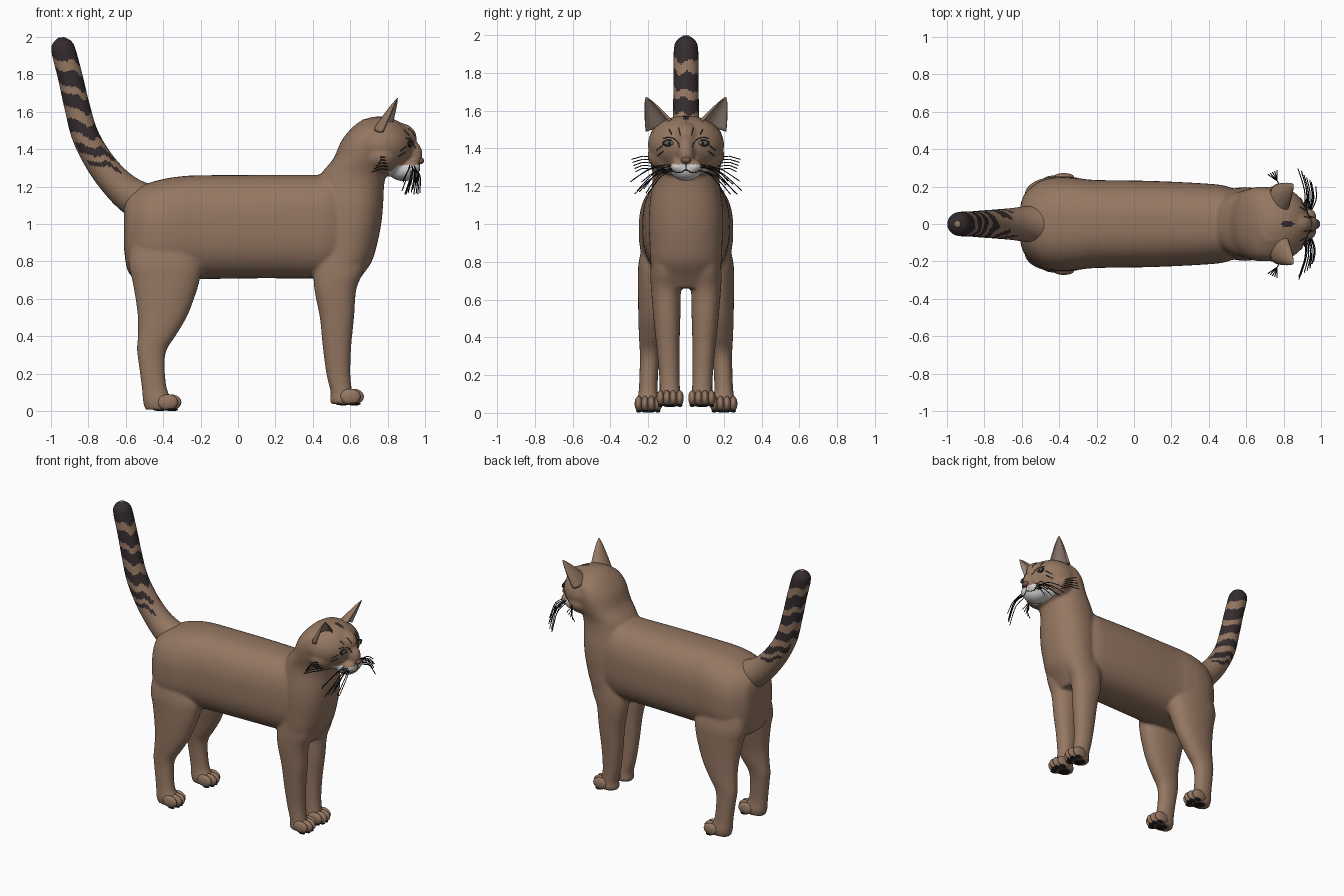
import bpy, bmesh, math, random
from mathutils import Vector, Matrix

if "Cube" in bpy.data.objects:
    bpy.data.objects.remove(bpy.data.objects["Cube"])

random.seed(4)


def material(name, rgb):
    m = bpy.data.materials.new(name)
    m.diffuse_color = (*rgb, 1)
    m.use_nodes = True
    m.node_tree.nodes["Principled BSDF"].inputs["Base Color"].default_value = m.diffuse_color
    return m


COAT = material("brown coat", (0.30, 0.185, 0.122))
DARK = material("dark stripe", (0.035, 0.025, 0.027))
WHITE = material("white muzzle", (0.66, 0.65, 0.63))
INNER = material("inner ear", (0.34, 0.25, 0.205))
IRIS = material("grey iris", (0.13, 0.13, 0.11))
NOSE = material("nose", (0.20, 0.10, 0.08))
BLACK = material("black", (0.012, 0.011, 0.011))


def spline(rows, n):
    """Smooth interpolation of tuples, n steps per span."""
    out = []
    for i in range(len(rows) - 1):
        p = [rows[max(0, min(len(rows) - 1, i + k))] for k in (-1, 0, 1, 2)]
        for s in range(n):
            t = s / n
            out.append([0.5 * (2 * b + (c - a) * t + (2 * a - 5 * b + 4 * c - d) * t * t
                               + (3 * b - a - 3 * c + d) * t ** 3) for a, b, c, d in zip(*p)])
    return out + [list(rows[-1])]


def bridge(bm, rings):
    """Closed skin over point rings; returns the side faces."""
    vs = [[bm.verts.new(p) for p in r] for r in rings]
    n = len(vs[0])
    sides = [bm.faces.new((a[j], a[(j + 1) % n], b[(j + 1) % n], b[j]))
             for a, b in zip(vs, vs[1:]) for j in range(n)]
    caps = [bm.faces.new(vs[0][::-1]), bm.faces.new(vs[-1])]
    bmesh.ops.recalc_face_normals(bm, faces=sides + caps)
    return sides


def oval(c, a, b, n=40, power=2.0):
    pts = []
    for i in range(n):
        t = 2 * math.pi * i / n
        u, v = math.cos(t), math.sin(t)
        pts.append(Vector(c) + Vector(a) * math.copysign(abs(u) ** (2 / power), u)
                   + Vector(b) * math.copysign(abs(v) ** (2 / power), v))
    return pts


def column(bm, rows, side=1, power=2.2):
    """Vertical loft from rows of (z, x_back, x_front, y, half_width)."""
    bridge(bm, [oval(((x0 + x1) / 2, y * side, z), ((x1 - x0) / 2, 0, 0), (0, w, 0), power=power)
                for z, x0, x1, y, w in spline(rows, 4)])


def ball(bm, c, r, seg=28):
    return bmesh.ops.create_uvsphere(bm, u_segments=seg, v_segments=seg // 2, radius=1,
                                     matrix=Matrix.Translation(c) @ Matrix.Diagonal((*r, 1)))


def finish(name, bm, mats):
    me = bpy.data.meshes.new(name)
    bm.to_mesh(me)
    bm.free()
    for m in mats:
        me.materials.append(m)
    for p in me.polygons:
        p.use_smooth = True
    ob = bpy.data.objects.new(name, me)
    bpy.context.collection.objects.link(ob)
    return ob


def strands(name, lines, radius, mat):
    cu = bpy.data.curves.new(name, 'CURVE')
    cu.dimensions, cu.bevel_depth, cu.bevel_resolution = '3D', radius, 1
    cu.use_fill_caps = True
    for pts in lines:
        sp = cu.splines.new('POLY')
        sp.points.add(len(pts) - 1)
        for q, p in zip(sp.points, pts):
            q.co = (*p, 1)
    cu.materials.append(mat)
    ob = bpy.data.objects.new(name, cu)
    bpy.context.collection.objects.link(ob)
    bpy.ops.object.select_all(action='DESELECT')
    ob.select_set(True)
    bpy.context.view_layer.objects.active = ob
    bpy.ops.object.convert(target='MESH')


# Body skin: torso, chest and neck, head and legs fused together
skin = bmesh.new()
torso = [(-.61, .88, 1.10, .08), (-.585, .74, 1.16, .16), (-.5, .69, 1.21, .23), (-.4, .69, 1.24, .25),
         (-.3, .70, 1.255, .245), (-.2, .705, 1.26, .235), (.1, .71, 1.262, .23), (.4, .71, 1.262, .215),
         (.5, .72, 1.26, .20), (.6, .76, 1.2, .16)]
bridge(skin, [oval((x, 0, (lo + hi) / 2), (0, w, 0), (0, 0, (hi - lo) / 2), 48, 2.5)
              for x, lo, hi, w in spline(torso, 4)])
column(skin, [(.66, .44, .62, 0, .14), (.72, .42, .66, 0, .175), (.8, .42, .715, 0, .188), (.9, .42, .745, 0, .193),
              (1.0, .42, .765, 0, .197), (1.1, .42, .775, 0, .193), (1.2, .42, .78, 0, .18),
              (1.27, .445, .79, 0, .178), (1.35, .51, .80, 0, .193), (1.44, .55, .82, 0, .198),
              (1.51, .605, .82, 0, .17), (1.56, .67, .8, 0, .09)])
ball(skin, (.755, 0, 1.42), (.185, .203, .155))      # cranium
ball(skin, (.76, 0, 1.36), (.13, .205, .11))         # cheeks
ball(skin, (.86, 0, 1.46), (.095, .07, .08))         # forehead
ball(skin, (.93, 0, 1.37), (.056, .045, .075))       # nose bridge
ball(skin, (.885, 0, 1.29), (.085, .085, .062))      # chin
HIND = [(.98, -.56, -.28, .13, .08), (.8, -.585, -.2, .15, .1), (.7, -.565, -.205, .158, .097),
        (.6, -.547, -.235, .168, .086), (.5, -.535, -.275, .178, .074), (.4, -.535, -.335, .185, .064),
        (.33, -.54, -.38, .19, .055), (.25, -.53, -.392, .195, .05), (.12, -.513, -.38, .2, .05),
        (.05, -.507, -.345, .2, .06), (.008, -.495, -.355, .2, .05)]
FORE = [(.9, .42, .7, .105, .075), (.75, .405, .67, .105, .083), (.65, .408, .632, .106, .079),
        (.5, .437, .62, .101, .071), (.35, .452, .605, .095, .061), (.2, .472, .6, .088, .054),
        (.1, .495, .612, .085, .055), (.06, .49, .635, .084, .061), (.038, .5, .625, .084, .052)]
for s in (-1, 1):
    column(skin, HIND, s)
    column(skin, FORE, s)
    ball(skin, (.925, .04 * s, 1.305), (.05, .045, .037))   # whisker pads
body = finish("cat_body", skin, [])
bpy.context.view_layer.objects.active = body
remesh = body.modifiers.new("fuse", 'REMESH')
remesh.mode, remesh.voxel_size, remesh.use_smooth_shade = 'VOXEL', .01, True
soften = body.modifiers.new("soften", 'SMOOTH')
soften.factor, soften.iterations = .5, 6
for m in ("fuse", "soften"):
    bpy.ops.object.modifier_apply(modifier=m)
body.data.materials.clear()
for m in (COAT, WHITE, DARK):
    body.data.materials.append(m)
for p in body.data.polygons:
    x, y, z = p.center
    p.use_smooth = True
    if x > .805 and 1.2 < z < 1.315 and abs(y) < .11:
        p.material_index = 1
    elif z > 1.5 and ((x - .82) / .036) ** 2 + (y / .014) ** 2 < 1:
        p.material_index = 2

# Tail with dark bands and tip
tail = bmesh.new()
path = spline([(-.47, 1.10, .11), (-.56, 1.145, .098), (-.645, 1.215, .086), (-.735, 1.325, .078), (-.815, 1.47, .072),
               (-.86, 1.63, .068), (-.897, 1.79, .066), (-.932, 1.925, .064), (-.94, 1.97, .05),
               (-.943, 1.997, .015)], 16)
rings = []
for i, (x, z, r) in enumerate(path):
    a, b = path[max(i - 1, 0)], path[min(i + 1, len(path) - 1)]
    t = Vector((b[0] - a[0], 0, b[1] - a[1])).normalized()
    rings.append(oval((x, 0, z), (t.z * r, 0, -t.x * r), (0, r, 0), 40))
for f in bridge(tail, rings):
    x, y, z = f.calc_center_median()
    v = z + .25 * (x + .88) + .012 * math.sin(70 * y + 40 * x)
    full = v > 1.865 or any(lo < v < hi for lo, hi in ((1.725, 1.81), (1.61, 1.685), (1.485, 1.55)))
    part = (1.40 < v < 1.44 and abs(y) > .03) or (1.345 < v < 1.37 and abs(y) > .055)
    f.material_index = int(full or part)
finish("tail", tail, [COAT, DARK])

# Toes and paw pads
toes, pads = bmesh.new(), bmesh.new()
for s in (-1, 1):
    for x, y, z in ((.62, .084, .035), (-.355, .2, .005)):
        for k in range(4):
            off = (k - 1.5)
            tip = x - .009 * off * off
            ball(toes, (tip, s * (y + off * .034), z + .043), (.055, .021, .042), 20)
            ball(pads, (tip + .012, s * (y + off * .034), z + .005), (.026, .014, .009), 14)
        ball(pads, (x - .06, s * y, z + .005), (.04, .04, .009), 18)
finish("toes", toes, [COAT])
finish("paw_pads", pads, [BLACK])

# Ears: crescent sections shrinking to a point
for s, label in ((-1, "right"), (1, "left")):
    ear = bmesh.new()
    across, back = Vector((-.35, .88, -.32)).normalized(), Vector((-.85, -.35, .1))
    n, rings = 14, []
    for i in range(13):
        v = i / 12
        c = Vector((.785, .14, 1.515)).lerp(Vector((.852, .212, 1.672)), v)
        r = .082 * max(1 - v, .012) ** .75
        ring = []
        for j in range(2 * n):
            k = j if j < n else 2 * n - 1 - j
            a = math.radians(-95 + 190 * k / (n - 1))
            g = 1 if j < n else .84
            p = c + across * r * g * math.sin(a) + back * r * .75 * (math.cos(a) - (0 if j < n else .25))
            ring.append((p.x, p.y * s, p.z))
        rings.append(ring)
    for q, f in enumerate(bridge(ear, rings)):
        f.material_index = int(n <= q % (2 * n) < 2 * n - 1)
    finish(label + "_ear", ear, [COAT, INNER])


def on_face(y, z, lift=0.0):
    hit, loc, _, _ = body.ray_cast(Vector((2, y, z)), Vector((-1, 0, 0)))
    return Vector((loc.x + lift, y, z)) if hit else Vector((.92, y, z))


# Eyes: dark rim, iris and pupil
for name, mat, lift, size in (("eye_rims", BLACK, -.004, (.012, .037, .019)), ("irises", IRIS, .002, (.010, .027, .013)),
                              ("pupils", BLACK, .008, (.006, .008, .011))):
    bm = bmesh.new()
    for s in (-1, 1):
        ball(bm, on_face(.088 * s, 1.428, lift), size, 20)
    finish(name, bm, [mat])

# Nose, mouth and fur markings on the face
bm = bmesh.new()
ball(bm, (.974, 0, 1.338), (.020, .026, .018), 20)
finish("nose", bm, [NOSE])
mouth, marks = [[on_face(0, z) for z in (1.32, 1.305, 1.288)]], []
for s in (-1, 1):
    mouth.append([on_face(s * y, z) for y, z in ((0, 1.288), (.025, 1.274), (.05, 1.272), (.07, 1.282))])
    for line in (((.035, 1.405), (.045, 1.435), (.075, 1.456), (.12, 1.455)), ((.03, 1.47), (.04, 1.51)),
                 ((.075, 1.475), (.09, 1.50)), ((.125, 1.415), (.155, 1.39)), ((.12, 1.385), (.15, 1.36))):
        marks.append([on_face(s * y, z) for y, z in spline(line, 4)])
strands("mouth_line", mouth, .003, BLACK)
strands("face_markings", marks, .003, DARK)

# Whiskers: drooping muzzle set and short cheek set on both sides
hairs = []
for s in (-1, 1):
    for k in range(9):
        f = k / 8
        x, y, z = .945 - .03 * f, .065, 1.30 + .015 * (k % 3 - 1)
        ex, ey, ez = .965 - .09 * f + random.uniform(-.01, .01), .2 + .095 * f, 1.15 + .09 * random.random()
        hairs.append([(a, b * s, c) for a, b, c in
                      spline(((x, y, z), ((x + ex) / 2 + .015, (y + ey) / 2, (z + ez) / 2 + .03), (ex, ey, ez)), 5)])
    for k in range(5):
        z = 1.29 + .016 * k
        hairs.append([(.80, .17 * s, z), (.765, .23 * s, z + .005), (.715 + .012 * k, (.265 + .006 * k) * s, z - .012)])
strands("whiskers", hairs, .0028, BLACK)
